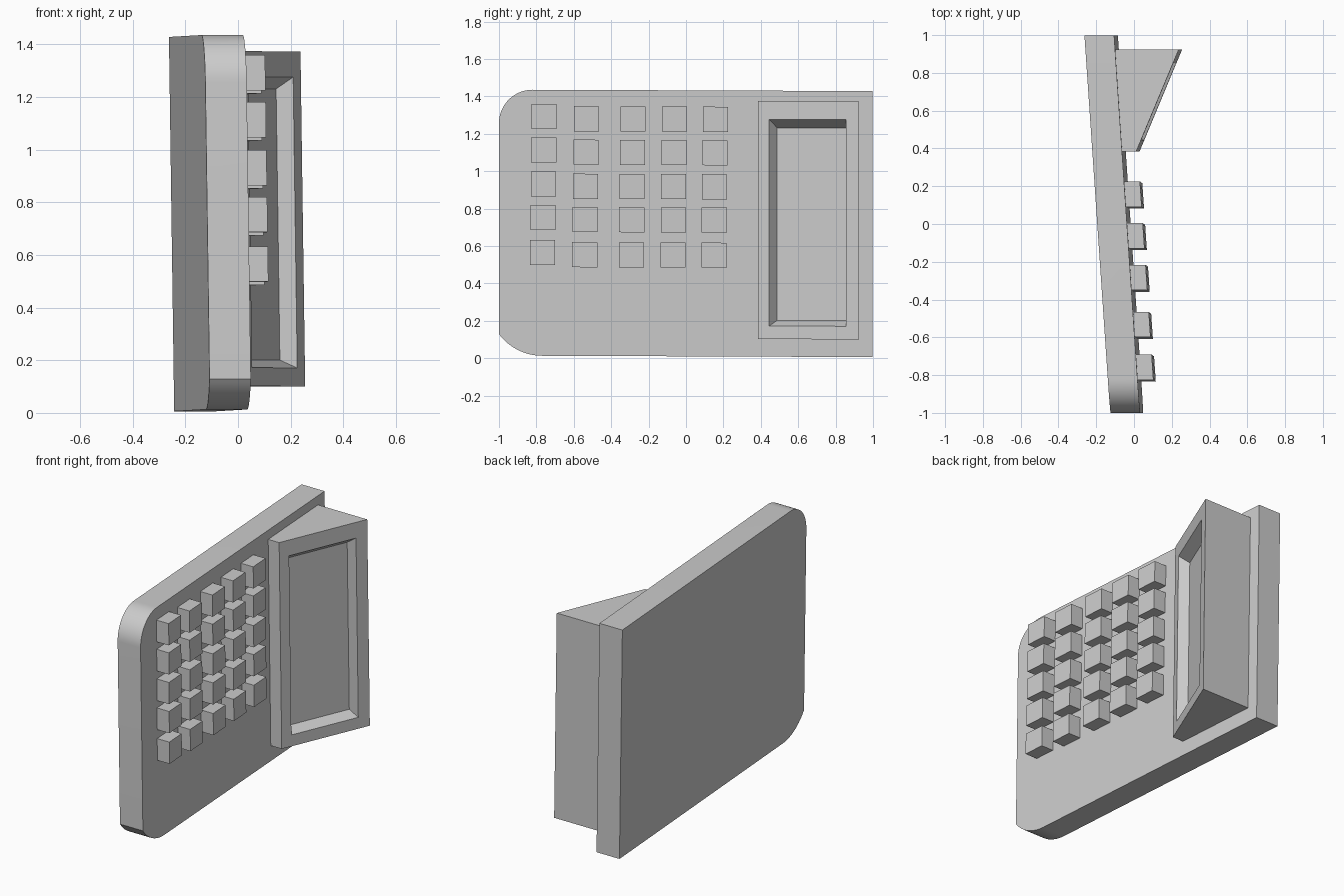
import bpy
import bmesh
from math import atan2, cos, pi, radians, sin
from mathutils import Matrix

if "Cube" in bpy.data.objects:
    bpy.data.objects.remove(bpy.data.objects["Cube"])

grey = bpy.data.materials.new("plain grey")
grey.use_nodes = True
grey.diffuse_color = (0.6, 0.6, 0.6, 1)
grey.node_tree.nodes["Principled BSDF"].inputs["Base Color"].default_value = grey.diffuse_color

# The whole device leans slightly: x is measured out from the keypad face
LEAN = Matrix(((1, -0.068, -0.014, -0.0175),
               (0, 1, 0, 0),
               (0, -0.004, 1, 0.004),
               (0, 0, 0, 1)))


def loft(name, rings):
    """Skin a list of equal-length point rings and cap both ends."""
    bm = bmesh.new()
    loops = [[bm.verts.new(p) for p in ring] for ring in rings]
    for a, b in zip(loops, loops[1:]):
        for i in range(len(a)):
            j = (i + 1) % len(a)
            bm.faces.new((a[i], a[j], b[j], b[i]))
    bm.faces.new(loops[0])
    bm.faces.new(loops[-1])
    bmesh.ops.recalc_face_normals(bm, faces=bm.faces)
    mesh = bpy.data.meshes.new(name)
    bm.to_mesh(mesh)
    bm.free()
    mesh.transform(LEAN)
    mesh.materials.append(grey)
    obj = bpy.data.objects.new(name, mesh)
    bpy.context.collection.objects.link(obj)
    return obj


def rect(y0, y1, z0, z1, x0, x1=None):
    """Upright rectangle whose x runs from x0 at y0 to x1 at y1."""
    x1 = x0 if x1 is None else x1
    return [(x0, y0, z0), (x1, y1, z0), (x1, y1, z1), (x0, y0, z1)]


def arc(cy, cz, r, start, end, steps=16):
    angles = [start + (end - start) * i / steps for i in range(steps + 1)]
    return [(cy + r * cos(a), cz + r * sin(a)) for a in angles]


# Body slab, rounded at the two front corners
outline = [(0.997, 0.006), (0.997, 1.428)]
outline += arc(-0.82, 1.248, 0.18, pi / 2, pi)
outline += arc(-0.77, 0.293, 0.287, pi + atan2(0.172, 0.23), 1.5 * pi)
body = loft("body", [[(x, y, z) for y, z in outline] for x in (-0.157, 0)])
bpy.ops.object.select_all(action="DESELECT")
body.select_set(True)
bpy.context.view_layer.objects.active = body
bpy.ops.object.shade_smooth_by_angle(angle=radians(25))

# Wedge-shaped display housing with a recessed screen
loft("display_housing", [
    rect(0.385, 0.925, 0.10, 1.372, -0.01),
    rect(0.385, 0.925, 0.10, 1.372, 0.075, 0.337),
    rect(0.445, 0.855, 0.17, 1.275, 0.104, 0.303),
    rect(0.487, 0.861, 0.20, 1.23, 0.057, 0.238),
])

# Keypad: five columns of five square buttons
HALF = 0.067
for col, y in enumerate((-0.763, -0.537, -0.288, -0.066, 0.153)):
    for row, z in enumerate((1.274, 1.095, 0.913, 0.735, 0.547)):
        z += 0.011 if col == 0 else 0
        y_key = y + 0.012 * (z - 0.9)
        loft(f"button_{col + 1}_{row + 1}", [
            rect(y_key - HALF, y_key + HALF, z - HALF, z + HALF, x)
            for x in (-0.01, 0.083)])
